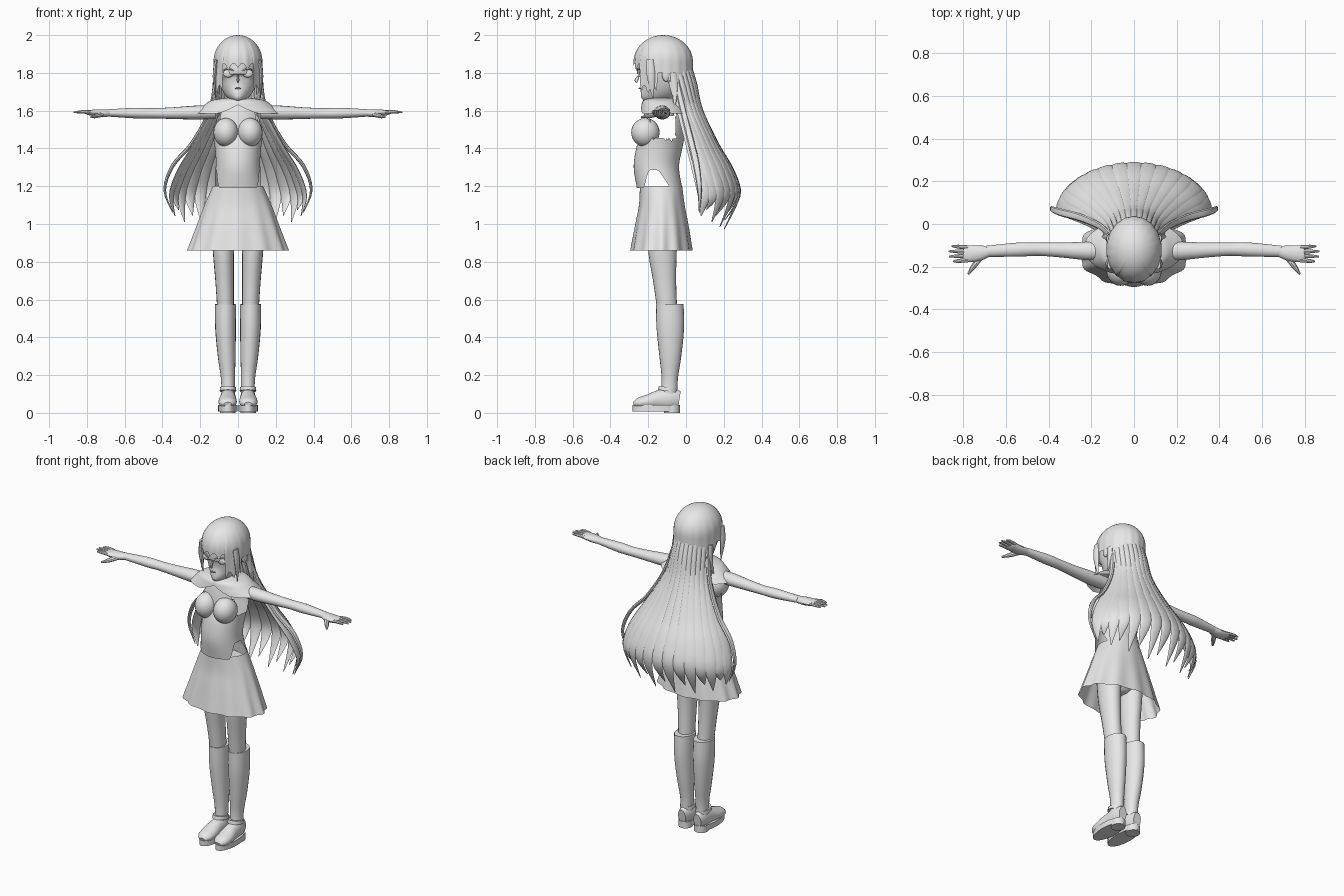
import bpy, bmesh
from math import sin, cos, pi, sqrt
from mathutils import Vector

cube = bpy.data.objects.get("Cube")
if cube:
    bpy.data.objects.remove(cube, do_unlink=True)

grey = bpy.data.materials.new("light_grey")
grey.use_nodes = True
grey.diffuse_color = (0.8, 0.8, 0.8, 1)
grey.node_tree.nodes["Principled BSDF"].inputs["Base Color"].default_value = (0.8, 0.8, 0.8, 1)


def finish(name, bm, angle=0.7):
    bmesh.ops.remove_doubles(bm, verts=bm.verts, dist=0.0004)
    bmesh.ops.recalc_face_normals(bm, faces=bm.faces)
    mesh = bpy.data.meshes.new(name)
    bm.to_mesh(mesh)
    bm.free()
    mesh.materials.append(grey)
    ob = bpy.data.objects.new(name, mesh)
    bpy.context.collection.objects.link(ob)
    bpy.ops.object.select_all(action='DESELECT')
    ob.select_set(True)
    bpy.context.view_layer.objects.active = ob
    bpy.ops.object.shade_smooth_by_angle(angle=angle)
    return ob


def spline(rows, steps):
    """Smooth curve through rows of numbers."""
    pad = [rows[0]] + list(rows) + [rows[-1]]
    out = []
    for p, q, r, s in zip(pad, pad[1:], pad[2:], pad[3:]):
        for i in range(steps):
            t = i / steps
            out.append([b + t * (c - a) / 2 + t * t * (a - 2.5 * b + 2 * c - d / 2)
                        + t ** 3 * (1.5 * (b - c) + (d - a) / 2)
                        for a, b, c, d in zip(p, q, r, s)])
    return out + [list(rows[-1])]


def skin(name, rings, caps=True, cut=None, angle=0.7):
    bm = bmesh.new()
    loops = [[bm.verts.new(p) for p in ring] for ring in rings]
    for low, high in zip(loops, loops[1:]):
        for i in range(len(low)):
            j = (i + 1) % len(low)
            bm.faces.new((low[i], low[j], high[j], high[i]))
    if caps:
        bm.faces.new(loops[0])
        bm.faces.new(loops[-1])
    if cut:
        gone = [f for f in bm.faces if cut(f.calc_center_median())]
        bmesh.ops.delete(bm, geom=gone, context='FACES')
    return finish(name, bm, angle)


def tube(name, rows, axis, n=14, steps=4, side=1):
    """Limb through rows of x, y, z, half width along axis, half depth."""
    rows = spline(rows, steps)
    pts = [Vector(r[:3]) for r in rows]
    rings = []
    for k, row in enumerate(rows):
        t = (pts[min(k + 1, len(pts) - 1)] - pts[max(k - 1, 0)]).normalized()
        w = Vector(axis)
        w = (w - t * w.dot(t)).normalized()
        u = t.cross(w)
        ring = [pts[k] + w * row[3] * cos(2 * pi * i / n) + u * row[4] * sin(2 * pi * i / n)
                for i in range(n)]
        rings.append([(p.x * side, p.y, p.z) for p in ring])
    return skin(name, rings)


def profile(rows):
    dense = spline(rows, 8)

    def at(z):
        for a, b in zip(dense, dense[1:]):
            if b[0] <= z <= a[0]:
                t = (z - a[0]) / ((b[0] - a[0]) or 1)
                return [p + (q - p) * t for p, q in zip(a, b)][1:]
        return dense[-1][1:] if z < dense[-1][0] else dense[0][1:]
    return at


def shell(name, at, top, hem, n=48, levels=16, ease=1, pleat=(0, 0), cut=None):
    """Open garment; at(z) gives half width, half depth and centre y."""
    rings = []
    for k in range(levels + 1):
        v = (k / levels) ** ease
        ring = []
        for i in range(n):
            a = 2 * pi * i / n
            a = a if a <= pi else a - 2 * pi
            z = top + (hem(a) - top) * v
            rx, ry, cy = at(z)
            f = 1 + pleat[1] * v * cos(pleat[0] * a)
            ring.append((rx * f * sin(a), cy - ry * f * cos(a), z))
        rings.append(ring)
    return skin(name, rings, False, cut)


def ball(name, centre, size, segments=24):
    bm = bmesh.new()
    bmesh.ops.create_uvsphere(bm, u_segments=segments, v_segments=14, radius=1)
    bmesh.ops.scale(bm, vec=size, verts=bm.verts)
    bmesh.ops.translate(bm, vec=centre, verts=bm.verts)
    return finish(name, bm, 1.2)


X, Y = (1, 0, 0), (0, 1, 0)

# Top with side notches and armholes
shirt = profile([(1.65, .06, .07, -.12), (1.62, .11, .09, -.12), (1.56, .135, .108, -.117),
                 (1.48, .135, .117, -.122), (1.4, .122, .122, -.142), (1.3, .118, .12, -.157),
                 (1.19, .138, .12, -.14)])
shell("shirt", shirt, 1.65,
      lambda a: 1.19 + .095 * min(1, max(0, 1.5 - abs(abs(a) - 1.45) / .42)) * (abs(abs(a) - 1.45) < .6),
      64, 28,
      cut=lambda p: abs(p.x) > .08 and 1.45 < p.z < 1.6 and -.19 < p.y < -.055)
for s, side in ((1, "left"), (-1, "right")):
    ball(side + "_bust", (s * .064, -.215, 1.485), (.066, .075, .076))


# Wide collar with a notched front
collar = profile([(1.668, .06, .06, -.12), (1.655, .14, .1, -.125),
                  (1.62, .19, .12, -.118), (1.585, .235, .132, -.112)])
shell("collar", collar, 1.668, lambda a: 1.585 + .045 * max(0, 1 - abs(a) / .45), 64, 10)

# Pleated skirt
skirt = profile([(1.2, .133, .112, -.132), (1.1, .176, .12, -.128),
                 (1.0, .212, .138, -.128), (.86, .262, .161, -.13)])
shell("skirt", skirt, 1.2, lambda a: .86, 96, 12, 1, (12, .03))
tube("hips", [(0, -.125, 1.15, .11, .09), (0, -.125, 1.04, .145, .1),
              (0, -.125, .95, .1, .08), (0, -.125, .91, .04, .04)], X, 24)

# Neck, head and face
tube("neck", [(0, -.11, 1.57, .055, .05), (0, -.115, 1.64, .043, .043), (0, -.12, 1.73, .045, .05)], X)
tube("head", [(0, -.232, 1.662, .012, .012), (0, -.215, 1.675, .036, .036), (0, -.175, 1.705, .072, .08),
              (0, -.142, 1.75, .098, .117), (0, -.13, 1.82, .112, .131),
              (0, -.125, 1.9, .108, .125), (0, -.12, 1.965, .05, .06)], X, 32)
tube("nose", [(0, -.25, 1.785, .005, .004), (0, -.262, 1.762, .007, .01),
              (0, -.258, 1.75, .005, .006)], X, 8)
ball("mouth", (0, -.246, 1.718, ), (.017, .005, .004), 12)

# Hair cap with a ragged fringe, side locks and ear gaps
def cap(z):
    k = sqrt(max(0, 1 - ((z - 1.86) / .14) ** 2)) if z > 1.86 else 1
    return .13 * k, .156 * k, -.12


def hairline(a):
    a = abs(a)
    if a < .68:
        return 1.815 + .035 * abs(sin(a * 7 + .3))
    if a < 1.35:
        return 1.685 + .05 * abs(sin((a - .68) * 9))
    return 1.8 if a < 1.75 else 1.735


shell("hair_cap", cap, 2.0, hairline, 108, 18, 1.7, (18, .012))

# Long back hair fanned out in tapering strands
count = 15
for i in range(count):
    th = (i / (count - 1) - .5) * 2.75
    s, c = sin(th), cos(th)
    low = .97 + .09 * (1 - c) + .05 * (i % 2)
    tube("back_strand_%d" % (i + 1),
         [(.115 * s, -.12 + .148 * c, 1.82, .016, .008),
          (.12 * s, -.1 + .15 * c, 1.74, .02, .01),
          (.14 * s, -.05 + .13 * c, 1.6, .026, .012),
          (.23 * s, .0 + .165 * c, 1.42, .036, .012),
          (.315 * s, .03 + .218 * c, 1.28, .042, .01),
          (.36 * s, .05 + .232 * c, 1.15, .034, .008),
          (.34 * s, .05 + .155 * c, low, .002, .002)],
         (.36 * c, -.235 * s, 0), 10)

for s, side in ((1, "left"), (-1, "right")):
    # Eyes, ears and loose locks
    ball(side + "_eye", (s * .052, -.238, 1.797), (.027, .01, .021), 16)
    tube(side + "_eyelash", [(.022, -.259, 1.81, .002, .003), (.05, -.254, 1.822, .005, .005),
                             (.084, -.225, 1.812, .002, .003)], (0, 0, 1), 8, side=s)
    ball(side + "_ear", (s * .117, -.105, 1.79), (.012, .022, .036), 14)
    tube(side + "_front_lock", [(.115, -.19, 1.87, .022, .01), (.124, -.185, 1.78, .022, .01),
                                (.118, -.175, 1.665, .002, .002)], Y, 8, side=s)
    tube(side + "_neck_lock", [(.12, -.07, 1.8, .02, .01), (.128, -.06, 1.7, .018, .01),
                               (.15, -.06, 1.62, .002, .002)], Y, 8, side=s)
    tube(side + "_outer_lock", [(.115, -.05, 1.75, .015, .009), (.16, -.01, 1.58, .016, .009),
                                (.25, .03, 1.42, .018, .01), (.345, .055, 1.31, .018, .01),
                                (.388, .072, 1.18, .012, .007), (.345, .07, 1.06, .002, .002)],
         Y, 8, side=s)

    # Arm, hand and fingers
    tube(side + "_arm", [(.12, -.125, 1.592, .042, .036), (.22, -.126, 1.59, .043, .037),
                         (.34, -.122, 1.587, .035, .031), (.45, -.118, 1.586, .031, .027),
                         (.54, -.12, 1.587, .033, .028), (.69, -.128, 1.588, .026, .019)], Y, 16, side=s)
    tube(side + "_palm", [(.68, -.128, 1.588, .025, .019), (.73, -.137, 1.586, .037, .021),
                          (.79, -.14, 1.59, .039, .014), (.802, -.14, 1.591, .03, .009)], Y, side=s)
    for k, tip in enumerate((.848, .868, .87, .855)):
        y = -.17 + .02 * k
        tube("%s_finger_%d" % (side, k + 1),
             [(.78, y, 1.591, .01, .01), (.825, y * 1.12 + .017, 1.594, .009, .009),
              (tip, y * 1.2 + .028, 1.591, .004, .004)], Y, 8, side=s)
    tube(side + "_thumb", [(.715, -.15, 1.582, .014, .012), (.75, -.195, 1.572, .013, .012),
                           (.778, -.236, 1.566, .005, .005)], (1, -.3, 0), 8, side=s)

    # Leg and knee sock
    tube(side + "_thigh", [(.08, -.125, 1.02, .066, .083), (.077, -.124, .85, .056, .075),
                           (.071, -.113, .7, .049, .061), (.066, -.1, .55, .044, .053)], X, 20, side=s)
    tube(side + "_sock", [(.066, -.086, .575, .056, .073), (.066, -.083, .45, .055, .073),
                          (.06, -.083, .3, .047, .058), (.053, -.086, .18, .037, .043),
                          (.053, -.09, .08, .036, .044)], X, 20, side=s)

    # Shoe: upper, strap, sole and heel
    tube(side + "_shoe", [(.054, -.277, .045, .02, .012), (.055, -.25, .052, .043, .028),
                          (.055, -.2, .06, .049, .038), (.053, -.14, .07, .043, .052),
                          (.053, -.08, .075, .039, .058), (.053, -.035, .07, .026, .045)], X, 18, side=s)
    tube(side + "_ankle_strap", [(.053, -.095, .135, .042, .05), (.053, -.098, .115, .044, .052)], X, 18, side=s)
    for part, cy, rx, ry, z0, z1 in (("sole", -.157, .051, .125, .008, .042),
                                     ("heel", -.075, .04, .042, 0, .04)):
        ring = [(s * .054 + rx * cos(k * pi / 14), cy + ry * sin(k * pi / 14)) for k in range(28)]
        skin(side + "_" + part, [[(x, y, z) for x, y in ring] for z in (z0, z1)])
